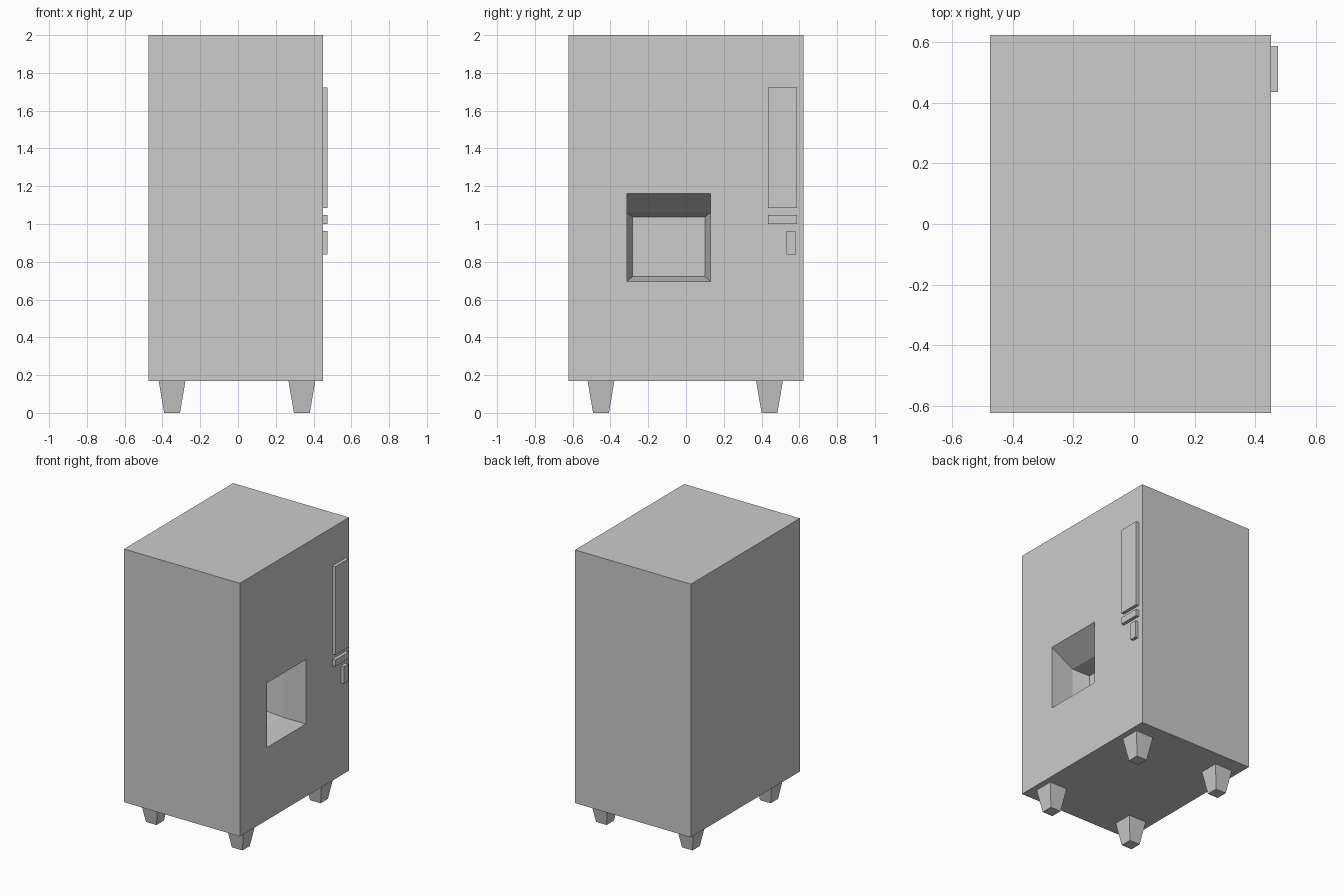
import bpy, bmesh

if "Cube" in bpy.data.objects:
    bpy.data.objects.remove(bpy.data.objects["Cube"])


def loft(name, rings):
    """Closed solid through a series of four-cornered rings."""
    bm = bmesh.new()
    loops = [[bm.verts.new(p) for p in ring] for ring in rings]
    for a, b in zip(loops, loops[1:]):
        for i in range(4):
            j = (i + 1) % 4
            bm.faces.new((a[i], a[j], b[j], b[i]))
    bm.faces.new(loops[0])
    bm.faces.new(loops[-1])
    bmesh.ops.recalc_face_normals(bm, faces=bm.faces)
    mesh = bpy.data.meshes.new(name)
    bm.to_mesh(mesh)
    bm.free()
    ob = bpy.data.objects.new(name, mesh)
    bpy.context.collection.objects.link(ob)
    return ob


def ring_z(x0, x1, y0, y1, z):
    return [(x0, y0, z), (x1, y0, z), (x1, y1, z), (x0, y1, z)]


def ring_x(y0, y1, z0, z1, x):
    return [(x, y0, z0), (x, y1, z0), (x, y1, z1), (x, y0, z1)]


FRONT = 0.451

# Cabinet
cabinet = loft("cabinet", [ring_z(-0.475, FRONT, -0.623, 0.623, z) for z in (0.17, 2.0)])

# Dispensing recess: sloped hood first, then a tapered back pocket
cutter = loft("recess_cutter", [
    ring_x(-0.313, 0.13, 0.695, 1.216, FRONT + 0.1),
    ring_x(-0.313, 0.13, 0.695, 1.06, FRONT - 0.18),
    ring_x(-0.282, 0.1, 0.722, 1.037, FRONT - 0.30),
])
cutter.hide_render = True
cutter.display_type = 'WIRE'
cut = cabinet.modifiers.new("recess", 'BOOLEAN')
cut.operation = 'DIFFERENCE'
cut.solver = 'EXACT'
cut.object = cutter
bpy.context.view_layer.objects.active = cabinet
bpy.ops.object.modifier_apply(modifier=cut.name)
bpy.data.objects.remove(cutter)

# Raised control panels on the +x face
for name, y0, y1, z0, z1 in (
    ("display_panel", 0.435, 0.587, 1.084, 1.722),
    ("bill_slot", 0.435, 0.587, 1.0, 1.048),
    ("coin_slot", 0.532, 0.581, 0.838, 0.963),
):
    loft(name, [ring_x(y0, y1, z0, z1, x) for x in (FRONT, 0.475)])

# Tapered feet
for x, side in ((-0.349, "back"), (0.338, "front")):
    for y, hand in ((-0.45, "left"), (0.442, "right")):
        loft(f"{side}_{hand}_foot",
             [ring_z(x - r, x + r, y - r, y + r, z) for r, z in ((0.042, 0), (0.071, 0.17))])
